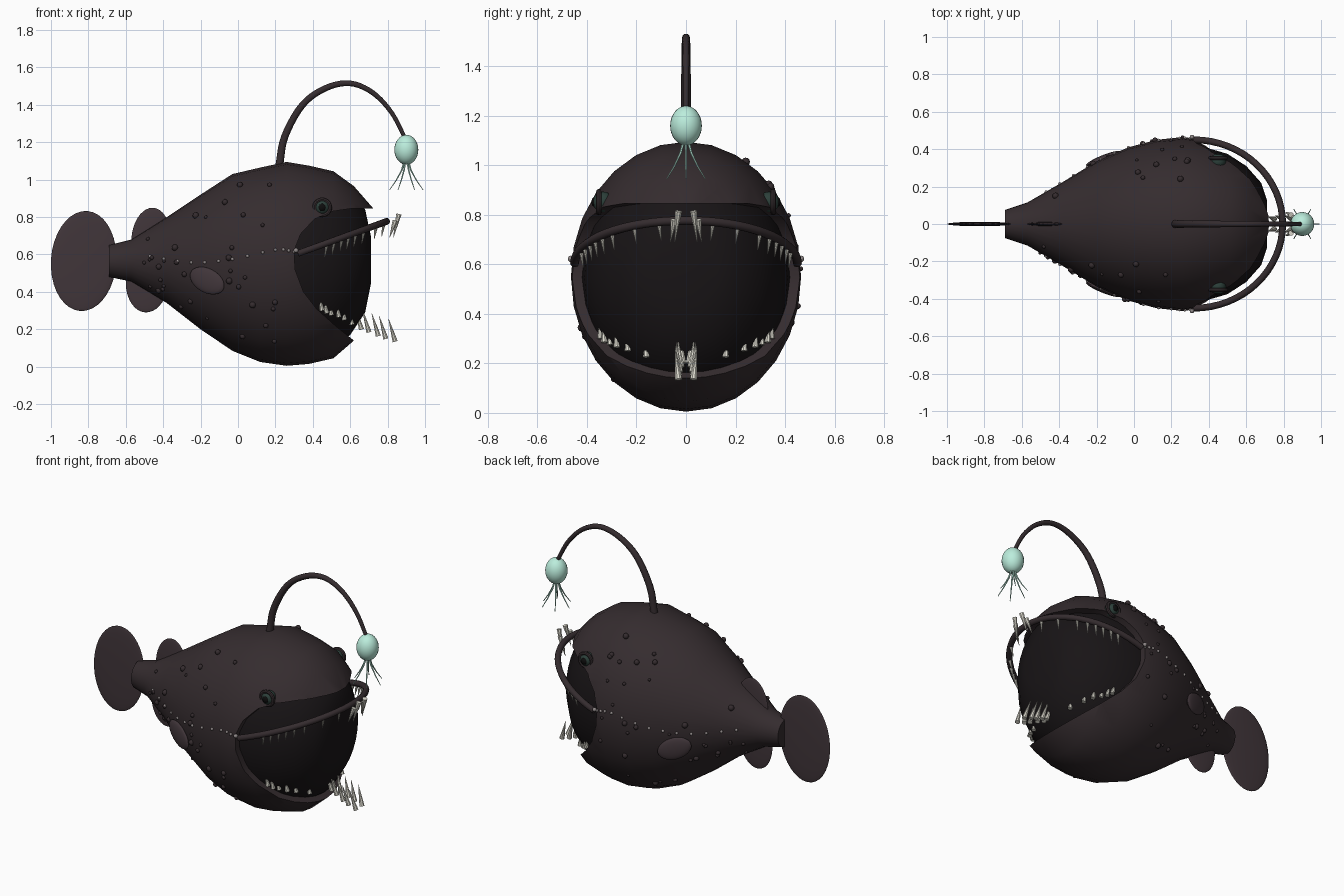
import bpy, bmesh, math, random
from mathutils import Vector, Matrix

if "Cube" in bpy.data.objects:
    bpy.data.objects.remove(bpy.data.objects["Cube"])

random.seed(7)

def mat(name, r, g, b):
    m = bpy.data.materials.new(name)
    m.diffuse_color = (r, g, b, 1)
    m.use_nodes = True
    m.node_tree.nodes["Principled BSDF"].inputs["Base Color"].default_value = m.diffuse_color
    return m

SKIN = mat("skin", .035, .025, .028)
FIN = mat("fin", .052, .036, .042)
DARK = mat("mouth_dark", .009, .007, .008)
TOOTH = mat("tooth", .72, .70, .62)
GLOW = mat("glow", .50, .85, .72)
EYE = mat("eye", .025, .05, .042)
BLACK = mat("pupil", .004, .004, .004)
DOT = mat("dot", .28, .25, .25)

def finish(name, bm, m, angle=40):
    bmesh.ops.recalc_face_normals(bm, faces=bm.faces)
    me = bpy.data.meshes.new(name)
    bm.to_mesh(me)
    bm.free()
    ob = bpy.data.objects.new(name, me)
    bpy.context.collection.objects.link(ob)
    me.materials.append(m)
    bpy.ops.object.select_all(action='DESELECT')
    ob.select_set(True)
    bpy.context.view_layer.objects.active = ob
    bpy.ops.object.shade_smooth_by_angle(angle=math.radians(angle))
    return ob

def ball(bm, loc, size, rot=None, seg=12):
    mx = Matrix.Translation(loc) @ (rot or Matrix()) @ Matrix.Diagonal((*size, 1))
    bmesh.ops.create_uvsphere(bm, u_segments=seg, v_segments=seg * 2 // 3, radius=1, matrix=mx)

def cone(bm, base, tip, r):
    base, tip = Vector(base), Vector(tip)
    d = tip - base
    mx = Matrix.Translation((base + tip) / 2) @ d.to_track_quat('Z', 'Y').to_matrix().to_4x4()
    bmesh.ops.create_cone(bm, cap_ends=True, segments=8, radius1=r, radius2=.001, depth=d.length, matrix=mx)

def loft(bm, rings):
    for a, b in zip(rings, rings[1:]):
        for i in range(len(a)):
            j = (i + 1) % len(a)
            bm.faces.new((a[i], a[j], b[j], b[i]))
    bm.faces.new(rings[0])
    bm.faces.new(rings[-1][::-1])

def tube(bm, pts, r0, r1, seg=10):
    pts = [Vector(p) for p in pts]
    rings = []
    for k, p in enumerate(pts):
        d = pts[min(k + 1, len(pts) - 1)] - pts[max(k - 1, 0)]
        q = d.to_track_quat('Z', 'Y')
        r = r0 + (r1 - r0) * k / (len(pts) - 1)
        rings.append([bm.verts.new(p + q @ Vector((r * math.cos(t), r * math.sin(t), 0)))
                      for t in (2 * math.pi * i / seg for i in range(seg))])
    loft(bm, rings)

def smooth_path(pts, n=5):
    # Catmull-Rom through the given points
    pts = [Vector(p) for p in pts]
    e = [2 * pts[0] - pts[1]] + pts + [2 * pts[-1] - pts[-2]]
    out = []
    for a, b, c, d in zip(e, e[1:], e[2:], e[3:]):
        for t in (i / n for i in range(n)):
            out.append(.5 * (2 * b + (c - a) * t + (2 * a - 5 * b + 4 * c - d) * t * t
                             + (3 * b - a - 3 * c + d) * t ** 3))
    return out + [pts[-1]]

# body sections: x, bottom z, top z, half width
BODY = [(-.69, .48, .65, .075), (-.57, .455, .68, .115), (-.38, .34, .80, .225), (-.2, .2, .92, .335),
        (-.03, .085, 1.03, .41), (.12, .025, 1.065, .45), (.26, .005, 1.095, .465), (.38, .015, 1.075, .45),
        (.51, .045, 1.045, .41), (.62, .14, .965, .345), (.72, .25, .85, .22), (.75, .40, .72, .14)]
INNER = [(.1, .09, 1.0, .40), (.26, .05, 1.05, .425), (.38, .06, 1.03, .41), (.5, .09, 1.0, .375),
         (.6, .17, .92, .31), (.68, .29, .84, .22), (.71, .44, .70, .13)]

def section(bm, x, lo, hi, w, n=28):
    return [bm.verts.new((x, w * math.cos(t), (lo + hi) / 2 + (hi - lo) / 2 * math.sin(t)))
            for t in (2 * math.pi * i / n for i in range(n))]

def at(x):
    for a, b in zip(BODY, BODY[1:]):
        if x <= b[0]:
            f = (x - a[0]) / (b[0] - a[0])
            return [p + (q - p) * f for p, q in zip(a, b)][1:]

def skin_y(x, z):
    lo, hi, w = at(x)
    return w * math.sqrt(max(0, 1 - ((z - (lo + hi) / 2) / ((hi - lo) / 2)) ** 2))

bm = bmesh.new()
loft(bm, [section(bm, *s) for s in BODY])
body = finish("body", bm, SKIN, 45)

# mouth opening cut with a side-view prism
profile = [(.30, .62), (.305, .52), (.35, .40), (.42, .31), (.52, .22), (.62, .14), (1, -.2),
           (1, .845), (.6, .845), (.5, .83), (.41, .79), (.335, .71)]
bm = bmesh.new()
loft(bm, [[bm.verts.new((x, y, z)) for x, z in profile] for y in (-.7, .7)])
cutter = finish("mouth_cutter", bm, SKIN)
cutter.hide_render = True
mod = body.modifiers.new("mouth", 'BOOLEAN')
mod.object, mod.operation, mod.solver = cutter, 'DIFFERENCE', 'EXACT'
bpy.context.view_layer.objects.active = body
bpy.ops.object.modifier_apply(modifier="mouth")
bpy.data.objects.remove(cutter)
bpy.context.view_layer.objects.active = body
body.select_set(True)
bpy.ops.object.shade_smooth_by_angle(angle=math.radians(40))

bm = bmesh.new()
loft(bm, [section(bm, *s) for s in INNER])
finish("mouth_interior", bm, DARK, 45)

# upper lip
def lip(t):
    return Vector((.32 + .475 * math.cos(t), .45 * math.sin(t), .605 + .172 * math.cos(t)))

bm = bmesh.new()
tube(bm, [lip(math.pi * (i / 32 - .5)) for i in range(33)], .018, .018)
finish("upper_lip", bm, SKIN)

# teeth
bm = bmesh.new()
for s in (-1, 1):
    for y in (.425, .41, .39, .368, .34, .30, .21, .11):
        p = lip(s * math.asin(y / .45))
        cone(bm, p, p + Vector((-.012, -s * .01, -.075)), .011)
    for x, y in ((.86, .03), (.84, .048)):
        cone(bm, (x, s * y, .815 if x > .85 else .78), (x - .03, s * (y + .015), .69), .015)
    for x, y, z in ((.45, .345, .30), (.475, .33, .285), (.50, .305, .275), (.54, .28, .265),
                    (.57, .235, .25), (.61, .16, .225)):
        cone(bm, (x, s * y, z), (x - .015, s * (y + .003), z + .08), .014)
    for x, y, z in ((.66, .012, .20), (.70, .02, .185), (.75, .026, .165), (.79, .03, .15), (.84, .03, .135)):
        cone(bm, (x, s * y, z), (x - .035, s * (y + .014), z + .12), .015)
finish("teeth", bm, TOOTH)

# tail, dorsal and anal fins
for name, loc, size in (("tail_fin", (-.825, 0, .565), (.175, .012, .268)),
                        ("dorsal_fin", (-.465, 0, .68), (.105, .011, .17)),
                        ("anal_fin", (-.485, 0, .46), (.115, .011, .17))):
    bm = bmesh.new()
    ball(bm, loc, size, Matrix.Rotation(math.radians(4), 4, 'Y'), 28)
    finish(name, bm, FIN, 60)

# pectoral fins and eyes
for s, side in ((-1, "right"), (1, "left")):
    bm = bmesh.new()
    rot = Matrix.Rotation(s * math.radians(22), 4, 'Z') @ Matrix.Rotation(math.radians(25), 4, 'Y')
    ball(bm, (-.165, s * .35, .46), (.105, .018, .065), rot, 20)
    finish("pectoral_fin_" + side, bm, FIN, 60)

    bm = bmesh.new()
    ball(bm, (.45, s * .335, .852), (.042, .042, .042), None, 16)
    finish("eye_" + side, bm, EYE)
    bm = bmesh.new()
    ball(bm, (.45, s * .37, .852), (.02, .012, .02))
    finish("pupil_" + side, bm, BLACK)
    bpy.ops.mesh.primitive_torus_add(location=(.45, s * .352, .852), rotation=(math.pi / 2, 0, 0),
                                     major_radius=.042, minor_radius=.011, major_segments=24, minor_segments=8)
    ring = bpy.context.object
    ring.name = "eye_ring_" + side
    ring.data.materials.append(SKIN)
    bpy.ops.object.shade_smooth_by_angle(angle=math.radians(40))

# lure stalk, bulb and filaments
bm = bmesh.new()
tube(bm, smooth_path([(.22, 0, 1.07), (.25, 0, 1.23), (.345, 0, 1.40), (.47, 0, 1.49), (.60, 0, 1.515),
                      (.72, 0, 1.465), (.82, 0, 1.36), (.895, 0, 1.22)]), .022, .011)
finish("lure_stalk", bm, SKIN)
bm = bmesh.new()
ball(bm, (.9, 0, 1.16), (.064, .064, .08), None, 24)
finish("lure_bulb", bm, GLOW)
bm = bmesh.new()
for i in range(6):
    c, n = math.cos(i * math.pi / 3), math.sin(i * math.pi / 3)
    tube(bm, [(.9 + r * c, r * n, z) for r, z in ((.01, 1.10), (.025, 1.05), (.055, .995), (.09, .945))],
         .006, .002, 6)
finish("lure_filaments", bm, GLOW)

# lateral line dots
bm = bmesh.new()
line = smooth_path([(-.47, 0, .59), (-.25, 0, .557), (-.03, 0, .575), (.2, 0, .625), (.30, 0, .615)], 3)
for s in (-1, 1):
    for p in line:
        ball(bm, (p.x, s * skin_y(p.x, p.z), p.z), (.009,) * 3, None, 8)
    ball(bm, (.31, s * .465, .622), (.013,) * 3, None, 8)
finish("lateral_line", bm, DOT)

# warts scattered over the flanks
bm = bmesh.new()
for s in (-1, 1):
    for _ in range(36):
        x = random.uniform(-.52, .3)
        lo, hi, w = at(x)
        t = random.uniform(-1.05, 1.05)
        r = random.uniform(.008, .018)
        ball(bm, (x, s * w * math.cos(t), (lo + hi) / 2 + (hi - lo) / 2 * math.sin(t)), (r, r, r), None, 9)
finish("warts", bm, SKIN)
